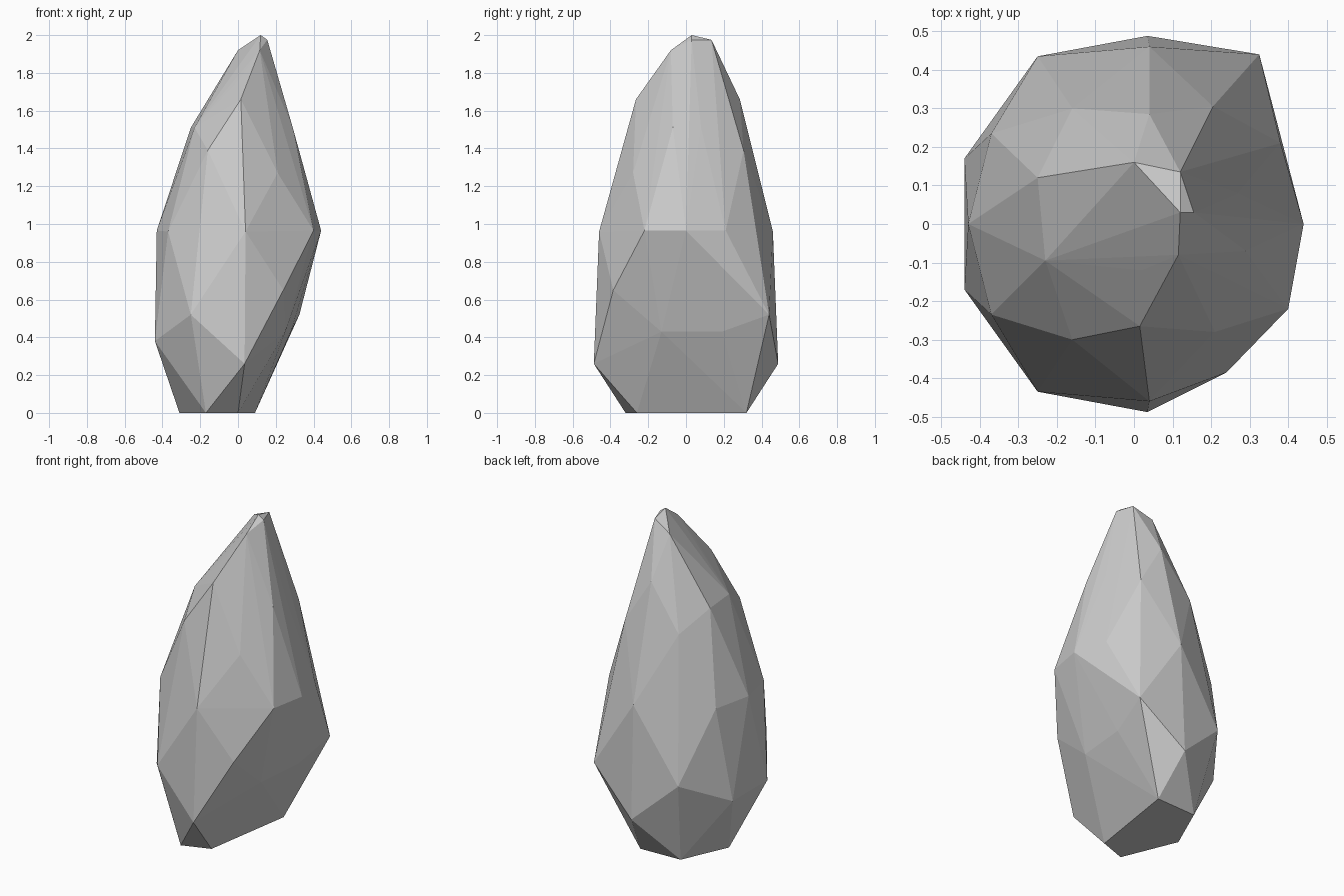
import bpy
import bmesh

# Remove the default cube if it is there
default_cube = bpy.data.objects.get("Cube")
if default_cube:
    bpy.data.objects.remove(default_cube, do_unlink=True)


def make_material(name, colour):
    """Create one flat matte material."""
    material = bpy.data.materials.new(name)
    material.use_nodes = True
    material.diffuse_color = colour
    shader = next(node for node in material.node_tree.nodes
                  if node.type == "BSDF_PRINCIPLED")
    shader.inputs["Base Color"].default_value = colour
    shader.inputs["Roughness"].default_value = 0.9
    return material


def ring(height, *corners):
    """Corners of the boulder that lie at the same height."""
    return [(x, y, height) for x, y in corners]


def mirrored(height, *corners):
    """Corners repeated on the front and the back of the boulder."""
    return [(x, side * y, height) for x, y in corners for side in (1, -1)]


def faceted_boulder(name, corners, material):
    """Wrap a faceted skin around the corners."""
    mesh = bpy.data.meshes.new(name)
    bm = bmesh.new()
    for corner in corners:
        bm.verts.new(corner)
    hull = bmesh.ops.convex_hull(bm, input=bm.verts[:])
    spare = {item for key in ("geom_interior", "geom_unused")
             for item in hull[key] if isinstance(item, bmesh.types.BMVert)}
    bmesh.ops.delete(bm, geom=list(spare), context="VERTS")
    bmesh.ops.recalc_face_normals(bm, faces=bm.faces[:])
    for face in bm.faces:
        face.smooth = False
    bm.to_mesh(mesh)
    bm.free()
    mesh.materials.append(material)
    boulder = bpy.data.objects.new(name, mesh)
    bpy.context.scene.collection.objects.link(boulder)
    return boulder


# Flat foot the boulder stands on
foot = ring(0, (-.17, -.32), (0, -.26), (.09, .32), (-.18, .31), (-.31, .02))

# Lower body with the undercut on the left side
lower_body = (
    mirrored(.26, (.035, .488))
    + mirrored(.38, (-.44, .17))
    + ring(.43, (.25, -.13), (.28, .19))
    + mirrored(.52, (-.25, .435))
    + ring(.52, (.325, .44))
    + ring(.65, (.24, -.385))
)

# Widest belt
belt = (
    mirrored(.96, (.04, .46), (-.37, .235))
    + ring(.965, (-.43, 0), (.38, .21), (.44, 0), (.4, -.22))
)

# Tapering shoulders
shoulders = (
    ring(1.27, (.21, -.28))
    + mirrored(1.39, (-.16, .3))
    + ring(1.39, (.205, .305))
    + ring(1.51, (.29, -.07), (.27, .08), (-.25, .12), (-.23, -.095))
    + ring(1.66, (.015, -.265), (.04, .285))
)

# Slanted cap and leaning tip
tip = (
    ring(1.78, (-.035, .04), (.02, -.12))
    + ring(1.92, (0, .16), (.115, -.08))
    + ring(1.975, (.12, .135), (.155, .03))
    + ring(2, (.12, .03))
)

stone_grey = make_material("stone grey", (.6, .6, .6, 1))
faceted_boulder("boulder", foot + lower_body + belt + shoulders + tip, stone_grey)
